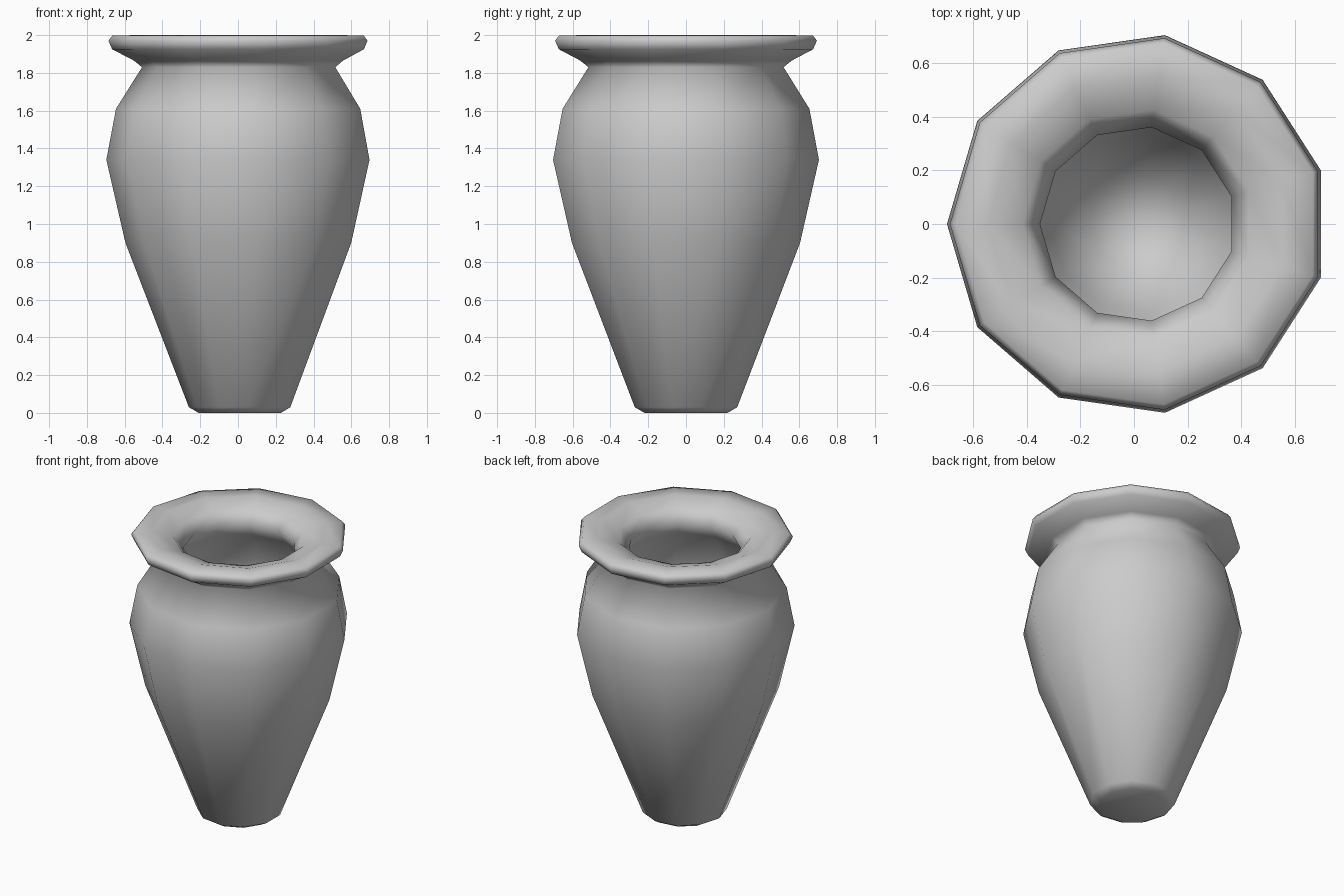
import bpy, bmesh, math

if "Cube" in bpy.data.objects:
    bpy.data.objects.remove(bpy.data.objects["Cube"])

SIDES = 11
CENTRE_X = 0.014  # an odd-sided ring is centred by its bounding box

# Profile as (radius, height): base, body, shoulder, rim, mouth, inside wall
PROFILE = [
    (0.222, 0.0), (0.274, 0.03), (0.61, 0.90), (0.711, 1.34), (0.66, 1.61),
    (0.522, 1.83), (0.565, 1.865), (0.68, 1.925), (0.70, 1.97), (0.68, 1.997),
    (0.56, 2.0), (0.43, 1.96), (0.364, 1.88), (0.43, 1.78), (0.55, 1.58),
    (0.60, 1.34), (0.50, 0.90), (0.33, 0.42), (0.18, 0.18),
]


def lathe(name, profile):
    bm = bmesh.new()
    rings = []
    for r, z in profile:
        ring = []
        for i in range(SIDES):
            a = math.pi + 2 * math.pi * i / SIDES
            ring.append(bm.verts.new((CENTRE_X + r * math.cos(a), r * math.sin(a), z)))
        rings.append(ring)
    for lower, upper in zip(rings, rings[1:]):
        for i in range(SIDES):
            j = (i + 1) % SIDES
            bm.faces.new((lower[i], lower[j], upper[j], upper[i]))
    # Underside and rounded inner floor
    bm.faces.new(rings[0][::-1])
    floor = bm.verts.new((CENTRE_X, 0, profile[-1][1] - 0.06))
    for i in range(SIDES):
        bm.faces.new((rings[-1][i], rings[-1][(i + 1) % SIDES], floor))
    bmesh.ops.recalc_face_normals(bm, faces=bm.faces)
    for f in bm.faces:
        f.smooth = True
    mesh = bpy.data.meshes.new(name)
    bm.to_mesh(mesh)
    bm.free()
    obj = bpy.data.objects.new(name, mesh)
    bpy.context.collection.objects.link(obj)
    return obj


lathe("vase", PROFILE)
